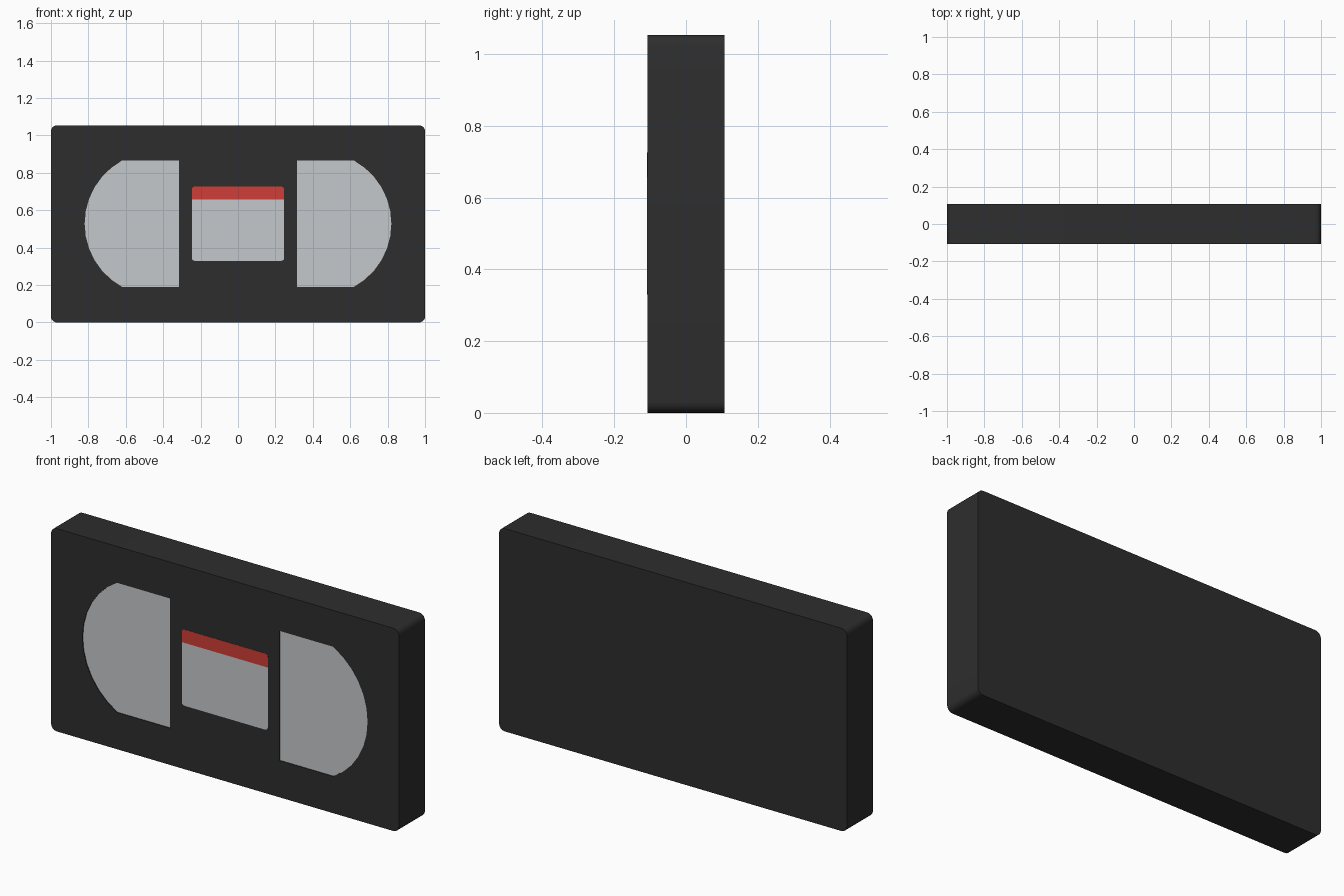
import bpy, bmesh, math

if "Cube" in bpy.data.objects:
    bpy.data.objects.remove(bpy.data.objects["Cube"])

H = 1.054           # cassette height
HALF_Y = 0.107      # half thickness
MID_Z = 0.528       # window centre height
RECESS = 0.006      # window depth


def material(name, rgb):
    m = bpy.data.materials.new(name)
    m.diffuse_color = (*rgb, 1)
    m.use_nodes = True
    m.node_tree.nodes["Principled BSDF"].inputs["Base Color"].default_value = m.diffuse_color
    return m


black = material("black plastic", (0.027, 0.027, 0.027))
grey = material("light grey", (0.56, 0.58, 0.60))
red = material("red", (0.62, 0.048, 0.038))


def prism(name, outline, y0, y1, mat):
    """Extrude an x-z outline from y0 to y1."""
    bm = bmesh.new()
    face = bm.faces.new([bm.verts.new((x, y0, z)) for x, z in outline])
    new = bmesh.ops.extrude_face_region(bm, geom=[face])["geom"]
    bmesh.ops.translate(bm, vec=(0, y1 - y0, 0),
                        verts=[v for v in new if isinstance(v, bmesh.types.BMVert)])
    bmesh.ops.recalc_face_normals(bm, faces=bm.faces)
    me = bpy.data.meshes.new(name)
    bm.to_mesh(me)
    bm.free()
    ob = bpy.data.objects.new(name, me)
    bpy.context.collection.objects.link(ob)
    me.materials.append(mat)
    return ob


def rounded_rect(x0, x1, z0, z1, r, n=5, corners=(1, 1, 1, 1)):
    """Corner order: top right, top left, bottom left, bottom right."""
    pts = []
    spots = [(x1, z1, -1, -1), (x0, z1, 1, -1), (x0, z0, 1, 1), (x1, z0, -1, 1)]
    for k, (x, z, sx, sz) in enumerate(spots):
        if not corners[k]:
            pts.append((x, z))
            continue
        for i in range(n + 1):
            a = math.radians(90 * (k + i / n))
            pts.append((x + sx * r + r * math.cos(a), z + sz * r + r * math.sin(a)))
    return pts


def window_outline(side):
    """D shape: straight inner edge, arc on the outer side."""
    r, cx, half = 0.385, 0.435, 0.337
    a = math.asin(half / r)
    arc = [-a + 2 * a * i / 12 for i in range(13)]
    pts = [(cx + r * math.cos(t), MID_Z + r * math.sin(t)) for t in arc]
    pts += [(0.315, MID_Z + half), (0.315, MID_Z - half)]
    return [(side * x, z) for x, z in pts]


# Cassette shell
body = prism("cassette_body", rounded_rect(-1, 1, 0, H, 0.032), -HALF_Y, HALF_Y, black)
bpy.context.view_layer.objects.active = body
body.select_set(True)

# Recessed reel windows
for side, label in ((-1, "left"), (1, "right")):
    outline = window_outline(side)
    cutter = prism("window_cutter", outline, -HALF_Y - 0.05, -HALF_Y + RECESS, black)
    cutter.hide_render = True
    mod = body.modifiers.new("window_cut", "BOOLEAN")
    mod.operation = "DIFFERENCE"
    mod.solver = "EXACT"
    mod.object = cutter
    bpy.ops.object.modifier_apply(modifier=mod.name)
    bpy.data.objects.remove(cutter)
    prism(label + "_reel_window", outline, -HALF_Y + RECESS - 0.002, -HALF_Y + RECESS + 0.001, grey)

bpy.ops.object.shade_smooth_by_angle(angle=math.radians(30))

# Centre label with a red band on top
front = -HALF_Y - 0.0012
prism("label", rounded_rect(-0.247, 0.247, 0.33, 0.657, 0.014, 3, (0, 0, 1, 1)),
      front, -HALF_Y + 0.001, grey)
prism("label_band", rounded_rect(-0.247, 0.247, 0.657, 0.726, 0.014, 3, (1, 1, 0, 0)),
      front, -HALF_Y + 0.001, red)
